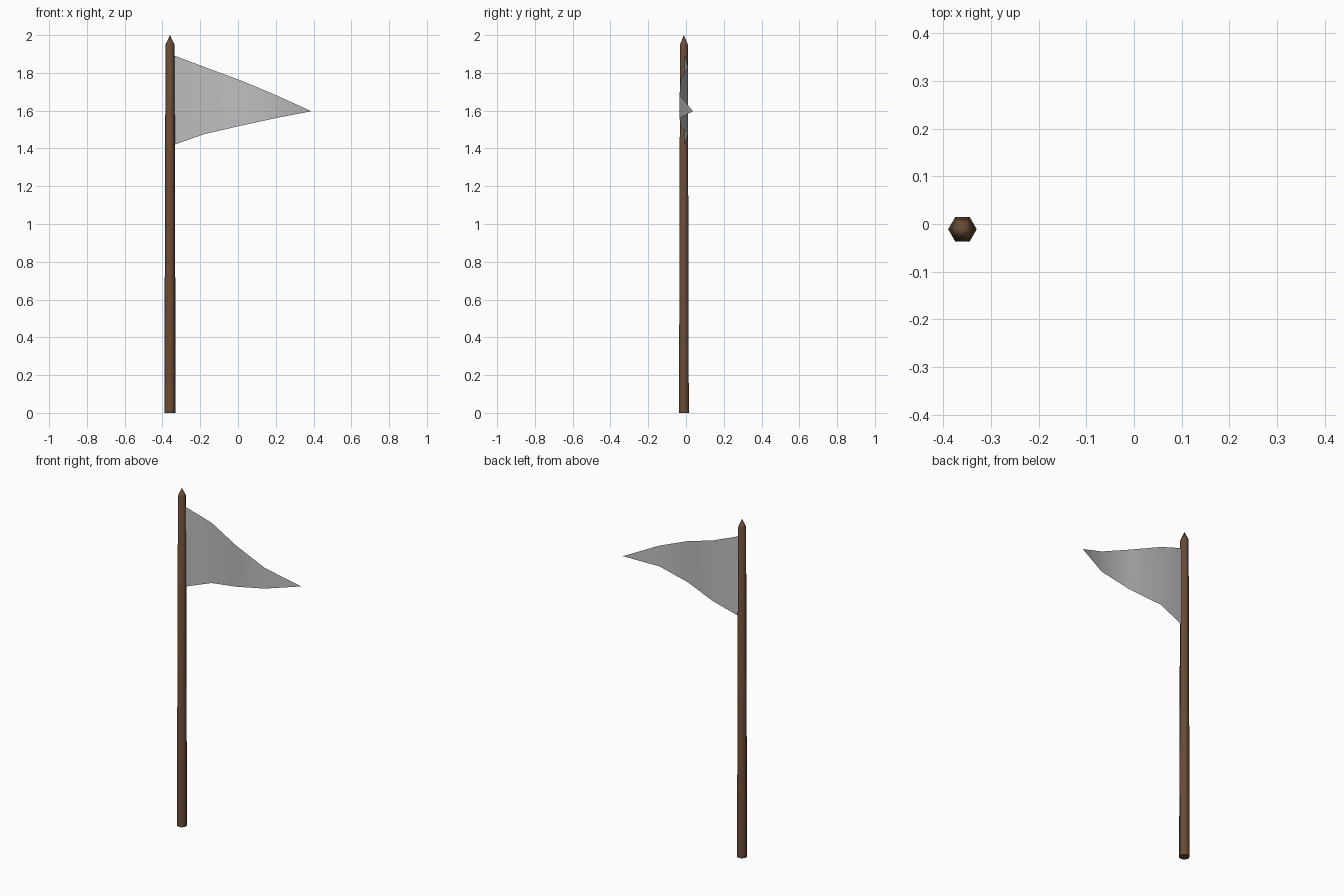
import bpy, bmesh, math
from mathutils import Matrix

if "Cube" in bpy.data.objects:
    bpy.data.objects.remove(bpy.data.objects["Cube"])


def material(name, rgb):
    m = bpy.data.materials.new(name)
    m.diffuse_color = (*rgb, 1)
    m.use_nodes = True
    m.node_tree.nodes["Principled BSDF"].inputs["Base Color"].default_value = m.diffuse_color
    return m


def finish(bm, name, mat):
    me = bpy.data.meshes.new(name)
    bm.to_mesh(me)
    bm.free()
    me.materials.append(mat)
    ob = bpy.data.objects.new(name, me)
    bpy.context.collection.objects.link(ob)
    return ob


wood = material("brown wood", (0.14, 0.07, 0.035))
cloth = material("grey cloth", (0.52, 0.52, 0.52))
PX, PY = -0.36, -0.011

# Pole: tapered hexagonal shaft with a pointed tip
bm = bmesh.new()
rings = []
for r, z in ((0.03, 0), (0.024, 1.95)):
    rings.append([bm.verts.new((PX + r * math.cos(i * math.pi / 3),
                                PY + r * math.sin(i * math.pi / 3), z)) for i in range(6)])
tip = bm.verts.new((PX, PY, 2.0))
for i in range(6):
    j = (i + 1) % 6
    bm.faces.new((rings[0][i], rings[0][j], rings[1][j], rings[1][i])).smooth = True
    bm.faces.new((rings[1][i], rings[1][j], tip)).smooth = True
bm.faces.new(rings[0][::-1])
finish(bm, "pole", wood)

# Pennant: thin waving triangular sheet, columns of (x, y, bottom z, top z)
columns = [(PX, PY, 1.412, 1.90), (-0.18, 0.011, 1.475, 1.832),
           (0.008, -0.029, 1.519, 1.763), (0.197, -0.034, 1.56, 1.684)]
bm = bmesh.new()
pairs = [(bm.verts.new((x, y, b)), bm.verts.new((x, y, t))) for x, y, b, t in columns]
end = bm.verts.new((0.388, 0.037, 1.597))
for (b0, t0), (b1, t1) in zip(pairs, pairs[1:]):
    bm.faces.new((b0, b1, t1, t0)).smooth = True
bm.faces.new((pairs[-1][0], end, pairs[-1][1])).smooth = True
finish(bm, "pennant", cloth)
